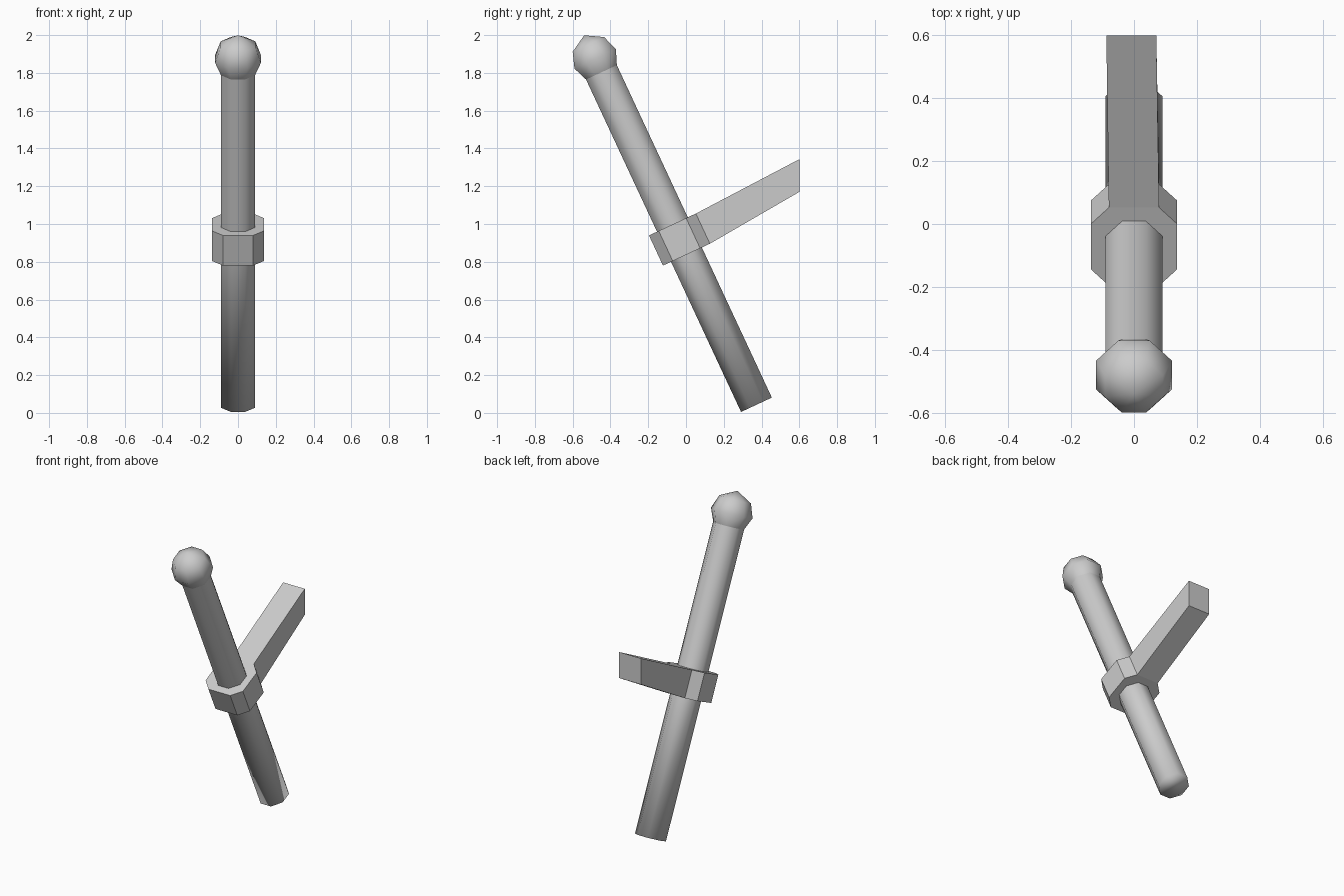
import bpy, bmesh
from math import radians, pi, cos, sin
from mathutils import Matrix, Vector

cube = bpy.data.objects.get("Cube")
if cube:
    bpy.data.objects.remove(cube, do_unlink=True)

grey = bpy.data.materials.new("plain_grey")
grey.use_nodes = True
colour = (0.6, 0.6, 0.6, 1)
grey.diffuse_color = colour
grey.node_tree.nodes["Principled BSDF"].inputs["Base Color"].default_value = colour

# The rod leans towards the front; local z runs up along it
TILT = Matrix.Translation((0, 0.373, 0.043)) @ Matrix.Rotation(radians(25), 4, "X")
LENGTH, MIDDLE, SIDES = 1.942, 0.965, 8


def finish(name, bm, smooth):
    bmesh.ops.recalc_face_normals(bm, faces=bm.faces)
    for f in bm.faces:
        f.smooth = smooth
    mesh = bpy.data.meshes.new(name)
    bm.to_mesh(mesh)
    bm.free()
    mesh.materials.append(grey)
    obj = bpy.data.objects.new(name, mesh)
    bpy.context.collection.objects.link(obj)
    return obj


def lathe(name, profile, cap_bottom=False):
    """Eight-sided solid; radii are measured to the flats."""
    bm = bmesh.new()
    rings = []
    for r, h in profile:
        r /= cos(pi / SIDES)
        angles = [2 * pi * (i + 0.5) / SIDES for i in range(SIDES)]
        rings.append([bm.verts.new((r * cos(a), r * sin(a), h)) for a in angles])
    for low, high in zip(rings, rings[1:]):
        for i in range(SIDES):
            j = (i + 1) % SIDES
            bm.faces.new((low[i], low[j], high[j], high[i]))
    if cap_bottom:
        bm.faces.new(rings[0][::-1])
    bmesh.ops.remove_doubles(bm, verts=bm.verts, dist=0.0001)
    bm.transform(TILT)
    return finish(name, bm, True)


# Shaft and rounded knob
lathe("shaft", [(0.09, 0), (0.09, MIDDLE), (0.09, LENGTH)], cap_bottom=True)
lathe("knob", [(0.09, LENGTH), (0.121, LENGTH + 0.078),
               (0.092, LENGTH + 0.163), (0, LENGTH + 0.216)])

# Collar: a chamfered square band around the shaft
bm = bmesh.new()
wide, flat, half = 0.137, 0.08, 0.088
outline = [(wide, -flat), (wide, flat), (flat, wide), (-flat, wide),
           (-wide, flat), (-wide, -flat), (-flat, -wide), (flat, -wide)]
base = bm.faces.new([bm.verts.new((x, y, MIDDLE - half)) for x, y in outline])
ext = bmesh.ops.extrude_face_region(bm, geom=[base], use_keep_orig=True)
top = [v for v in ext["geom"] if isinstance(v, bmesh.types.BMVert)]
bmesh.ops.translate(bm, verts=top, vec=(0, 0, 2 * half))
bm.transform(TILT)

# Arm: pulled out of the collar's back face and cut off upright
back = max(bm.faces, key=lambda f: f.calc_center_median().y)
arm = bmesh.ops.extrude_discrete_faces(bm, faces=[back])["faces"][0]
middle_z = arm.calc_center_median().z
for v in arm.verts:
    side = 0.071 if v.co.x > 0 else -0.088
    v.co = Vector((side, 0.6, 1.343 if v.co.z > middle_z else 1.17))
finish("collar_with_arm", bm, False)
